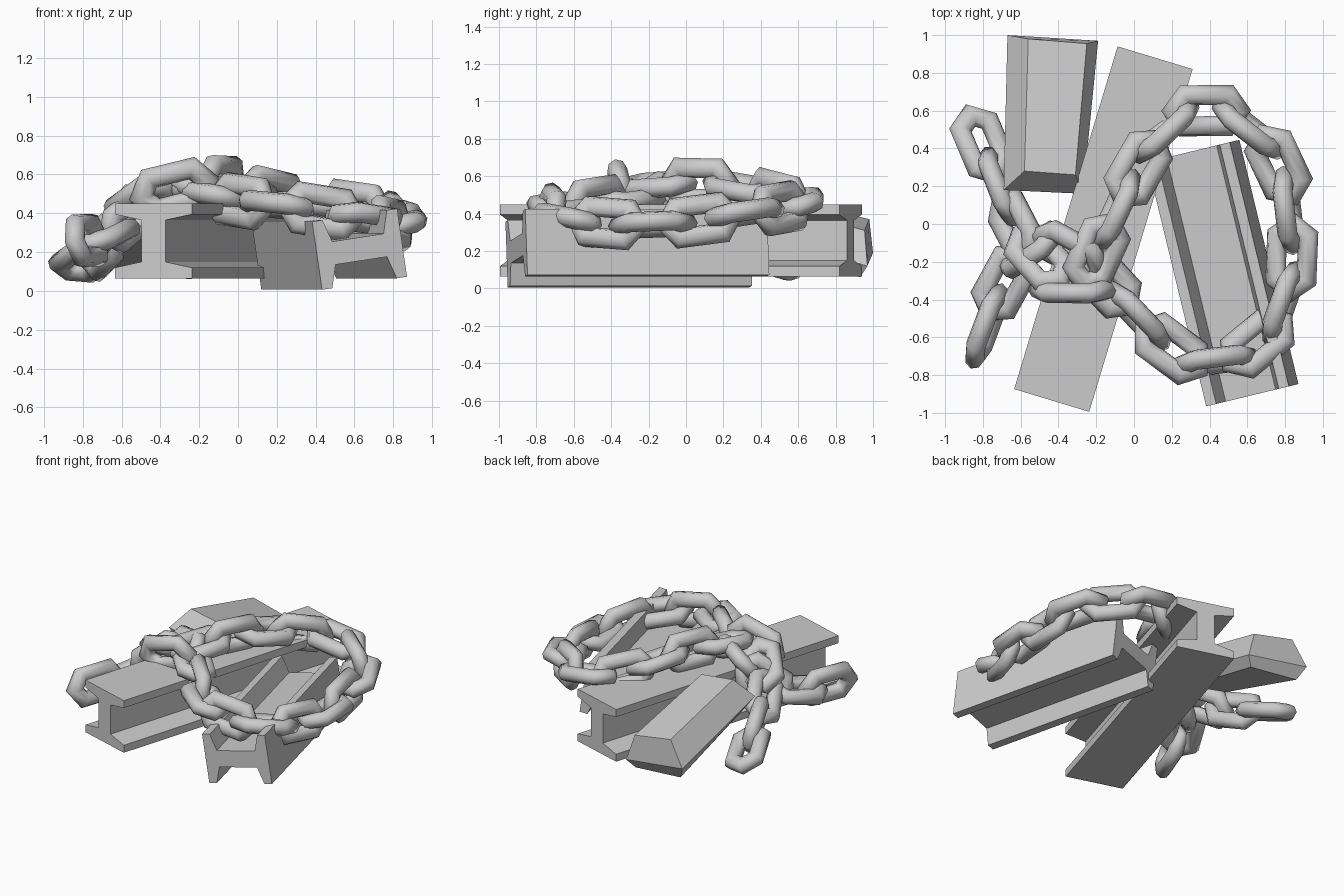
import bpy, bmesh
from math import radians, cos, sin, pi
from mathutils import Vector, Matrix

if "Cube" in bpy.data.objects:
    bpy.data.objects.remove(bpy.data.objects["Cube"])


def make_object(name, bm, matrix=None, smooth=False):
    bmesh.ops.recalc_face_normals(bm, faces=bm.faces)
    me = bpy.data.meshes.new(name)
    bm.to_mesh(me)
    bm.free()
    for p in me.polygons:
        p.use_smooth = smooth
    ob = bpy.data.objects.new(name, me)
    bpy.context.collection.objects.link(ob)
    if matrix is not None:
        ob.matrix_world = matrix
    return ob


def i_beam(name, width, height, tip, root, web, length, matrix):
    """I profile in local xz, extruded along local y."""
    w, h, t = width / 2, height / 2, web / 2
    quarter = [(t, h - root), (w, h - tip), (w, h)]
    prof = quarter + [(-x, z) for x, z in reversed(quarter)]
    prof += [(-x, -z) for x, z in prof]
    bm = bmesh.new()
    face = bm.faces.new([bm.verts.new((x, -length / 2, z)) for x, z in prof])
    ext = bmesh.ops.extrude_face_region(bm, geom=[face])
    verts = [g for g in ext["geom"] if isinstance(g, bmesh.types.BMVert)]
    bmesh.ops.translate(bm, verts=verts, vec=(0, length, 0))
    return make_object(name, bm, matrix)


# upright beam in the middle
i_beam("upright_beam", 0.415, 0.385, 0.055, 0.085, 0.13, 1.895,
       Matrix.Translation((-0.162, -0.027, 0.257)) @ Matrix.Rotation(radians(-16.8), 4, 'Z'))

# beam lying on its side, slightly rolled
i_beam("fallen_beam", 0.355, 0.455, 0.055, 0.09, 0.12, 1.33,
       Matrix.Translation((0.47, -0.26, 0.215)) @ Matrix.Rotation(radians(13.6), 4, 'Z')
       @ Matrix.Rotation(radians(81.5), 4, 'Y'))

# metal ingot leaning upward: bottom, widest and top outlines
bm = bmesh.new()
outlines = [
    [(-0.63, 0.21, 0.33), (-0.32, 0.19, 0.27), (-0.24, 0.93, 0.06), (-0.62, 0.95, 0.095)],
    [(-0.69, 0.18, 0.42), (-0.27, 0.16, 0.36), (-0.19, 0.97, 0.12), (-0.67, 1.0, 0.19)],
    [(-0.58, 0.28, 0.55), (-0.31, 0.26, 0.51), (-0.25, 0.955, 0.31), (-0.56, 0.98, 0.37)]]
levels = [[bm.verts.new(p) for p in o] for o in outlines]
bm.faces.new(levels[0])
bm.faces.new(levels[-1])
for lo, hi in zip(levels, levels[1:]):
    for i in range(4):
        j = (i + 1) % 4
        bm.faces.new((lo[i], lo[j], hi[j], hi[i]))
make_object("ingot", bm)


# one chain link: round bar mitred around a stretched hexagon
def link_bmesh(radius=0.054, sides=8):
    path = [Vector(p) for p in [(0.174, 0, 0), (0.114, 0.084, 0), (-0.114, 0.084, 0),
                                (-0.174, 0, 0), (-0.114, -0.084, 0), (0.114, -0.084, 0)]]
    bm = bmesh.new()
    rings = []
    n = len(path)
    for i, p in enumerate(path):
        d0 = (p - path[i - 1]).normalized()
        d1 = (path[(i + 1) % n] - p).normalized()
        out = (d0 - d1).normalized()
        stretch = 1 / cos(d0.angle(d1) / 2)
        rings.append([bm.verts.new(p + out * stretch * radius * cos(2 * pi * k / sides)
                                   + Vector((0, 0, radius * sin(2 * pi * k / sides))))
                      for k in range(sides)])
    for i in range(n):
        a, c = rings[i], rings[(i + 1) % n]
        for k in range(sides):
            m = (k + 1) % sides
            bm.faces.new((a[k], a[m], c[m], c[k]))
    return bm


# path of the chain, loose end to loose end
ctrl = [Vector(p) for p in [
    (-0.80, 0.42, 0.15), (-0.70, 0.18, 0.23), (-0.62, -0.03, 0.34), (-0.47, -0.21, 0.48),
    (-0.31, -0.35, 0.53), (-0.19, -0.14, 0.555), (-0.07, 0.12, 0.56), (0.05, 0.34, 0.53),
    (0.17, 0.50, 0.49), (0.37, 0.60, 0.46), (0.60, 0.51, 0.43), (0.77, 0.30, 0.40),
    (0.82, 0.03, 0.36), (0.83, -0.24, 0.34), (0.74, -0.53, 0.36), (0.55, -0.69, 0.39),
    (0.30, -0.72, 0.43), (0.09, -0.56, 0.45), (-0.09, -0.37, 0.48), (-0.27, -0.19, 0.50),
    (-0.46, -0.10, 0.45), (-0.60, -0.19, 0.33), (-0.70, -0.34, 0.27), (-0.78, -0.54, 0.26)]]
dense = []
for i in range(len(ctrl) - 1):
    p0, p1, p2 = ctrl[max(i - 1, 0)], ctrl[i], ctrl[i + 1]
    p3 = ctrl[min(i + 2, len(ctrl) - 1)]
    for s in range(20):
        u = s / 20
        dense.append(0.5 * (2 * p1 + (p2 - p0) * u + (2 * p0 - 5 * p1 + 4 * p2 - p3) * u ** 2
                            + (3 * p1 - p0 - 3 * p2 + p3) * u ** 3))
dense.append(ctrl[-1])
dist = [0.0]
for p, q in zip(dense, dense[1:]):
    dist.append(dist[-1] + (q - p).length)


def at(d):
    d = min(max(d, 0), dist[-1])
    for k in range(1, len(dist)):
        if dist[k] >= d:
            f = (d - dist[k - 1]) / (dist[k] - dist[k - 1])
            return dense[k - 1].lerp(dense[k], f)
    return dense[-1]


def ramp(i, first, last):
    return min(max((i - first) / (last - first), 0), 1)


# chain links, alternately flat and upright, twisting towards both loose ends
count = round(dist[-1] / 0.255) + 1
step = dist[-1] / (count - 1)
link_mesh = None
for i in range(count):
    pos = at(i * step)
    tan = (at(i * step + 0.12) - at(i * step - 0.12)).normalized()
    side = Vector((0, 0, 1)).cross(tan).normalized()
    frame = Matrix((tan, side, tan.cross(side))).transposed().to_4x4()
    twist = -30 + 120 * ramp(i, 0, 4) + 90 * ramp(i, count - 5, count - 2)
    roll = Matrix.Rotation(radians(12 + 90 * (i % 2) + twist), 4, 'X')
    matrix = Matrix.Translation(pos) @ frame @ roll
    name = f"chain_link_{i + 1:02d}"
    if link_mesh is None:
        link_mesh = make_object(name, link_bmesh(), matrix, smooth=True).data
    else:
        ob = bpy.data.objects.new(name, link_mesh)
        bpy.context.collection.objects.link(ob)
        ob.matrix_world = matrix
